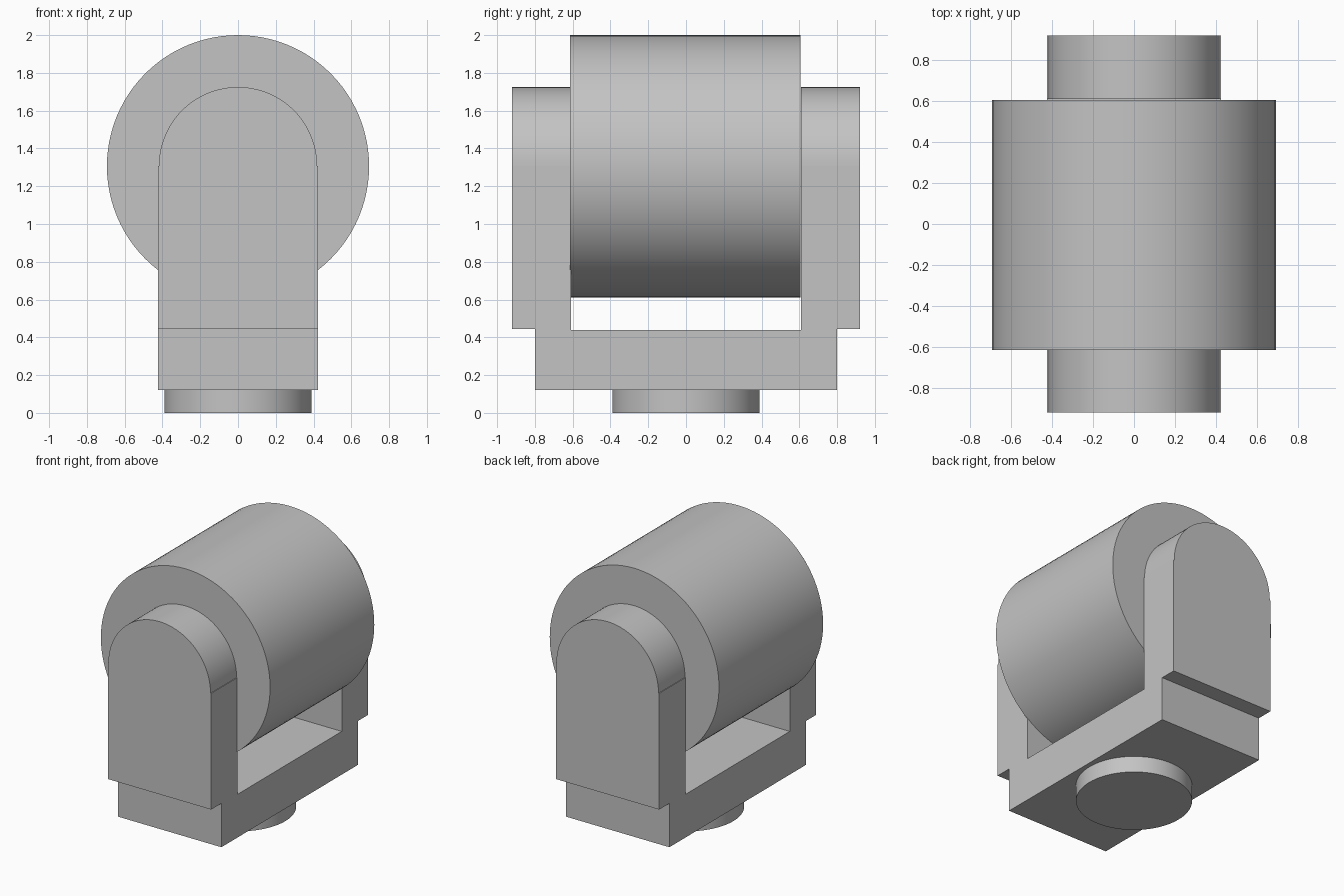
import bpy, bmesh, math
from mathutils import Matrix

cube = bpy.data.objects.get("Cube")
if cube:
    bpy.data.objects.remove(cube, do_unlink=True)

# Single grey material
GREY = (0.55, 0.55, 0.55, 1)
mat = bpy.data.materials.new("plain grey")
mat.use_nodes = True
mat.diffuse_color = GREY
mat.node_tree.nodes["Principled BSDF"].inputs["Base Color"].default_value = GREY

AXLE_Z = 1.306
HALF_WIDTH = 0.424
ARM_RADIUS = 0.419
SEGMENTS = 96


def finish(name, bm):
    bmesh.ops.recalc_face_normals(bm, faces=bm.faces)
    mesh = bpy.data.meshes.new(name)
    bm.to_mesh(mesh)
    bm.free()
    mesh.materials.append(mat)
    obj = bpy.data.objects.new(name, mesh)
    bpy.context.collection.objects.link(obj)
    bpy.ops.object.select_all(action="DESELECT")
    obj.select_set(True)
    bpy.context.view_layer.objects.active = obj
    bpy.ops.object.shade_smooth_by_angle(angle=math.radians(30))
    return obj


def cylinder(name, radius, length, matrix):
    bm = bmesh.new()
    bmesh.ops.create_cone(bm, cap_ends=True, segments=SEGMENTS, radius1=radius,
                          radius2=radius, depth=length, matrix=matrix)
    return finish(name, bm)


def extrude(name, points, vector):
    bm = bmesh.new()
    face = bm.faces.new([bm.verts.new(p) for p in points])
    new = bmesh.ops.extrude_face_region(bm, geom=[face])["geom"]
    verts = [v for v in new if isinstance(v, bmesh.types.BMVert)]
    bmesh.ops.translate(bm, verts=verts, vec=vector)
    return finish(name, bm)


# Round foot and horizontal drum
cylinder("foot_disc", 0.39, 0.12, Matrix.Translation((0, 0, 0.06)))
cylinder("drum", 0.694, 1.22, Matrix.Translation((0, -0.005, AXLE_Z))
         @ Matrix.Rotation(math.pi / 2, 4, "X"))

# Stepped U-shaped yoke, drawn from the side and extruded across
half = [(0.61, 0.44), (0.61, AXLE_Z), (0.92, AXLE_Z), (0.92, 0.445),
        (0.80, 0.445), (0.80, 0.12)]
outline = half + [(-y, z) for y, z in reversed(half)]
extrude("yoke", [(-HALF_WIDTH, y, z) for y, z in outline], (2 * HALF_WIDTH, 0, 0))

# Rounded tops of the two yoke arms
for name, y in (("front_arm_top", -0.92), ("back_arm_top", 0.61)):
    arc = [(ARM_RADIUS * math.cos(math.pi * i / 48), y,
            AXLE_Z + ARM_RADIUS * math.sin(math.pi * i / 48)) for i in range(49)]
    extrude(name, arc, (0, 0.31, 0))
